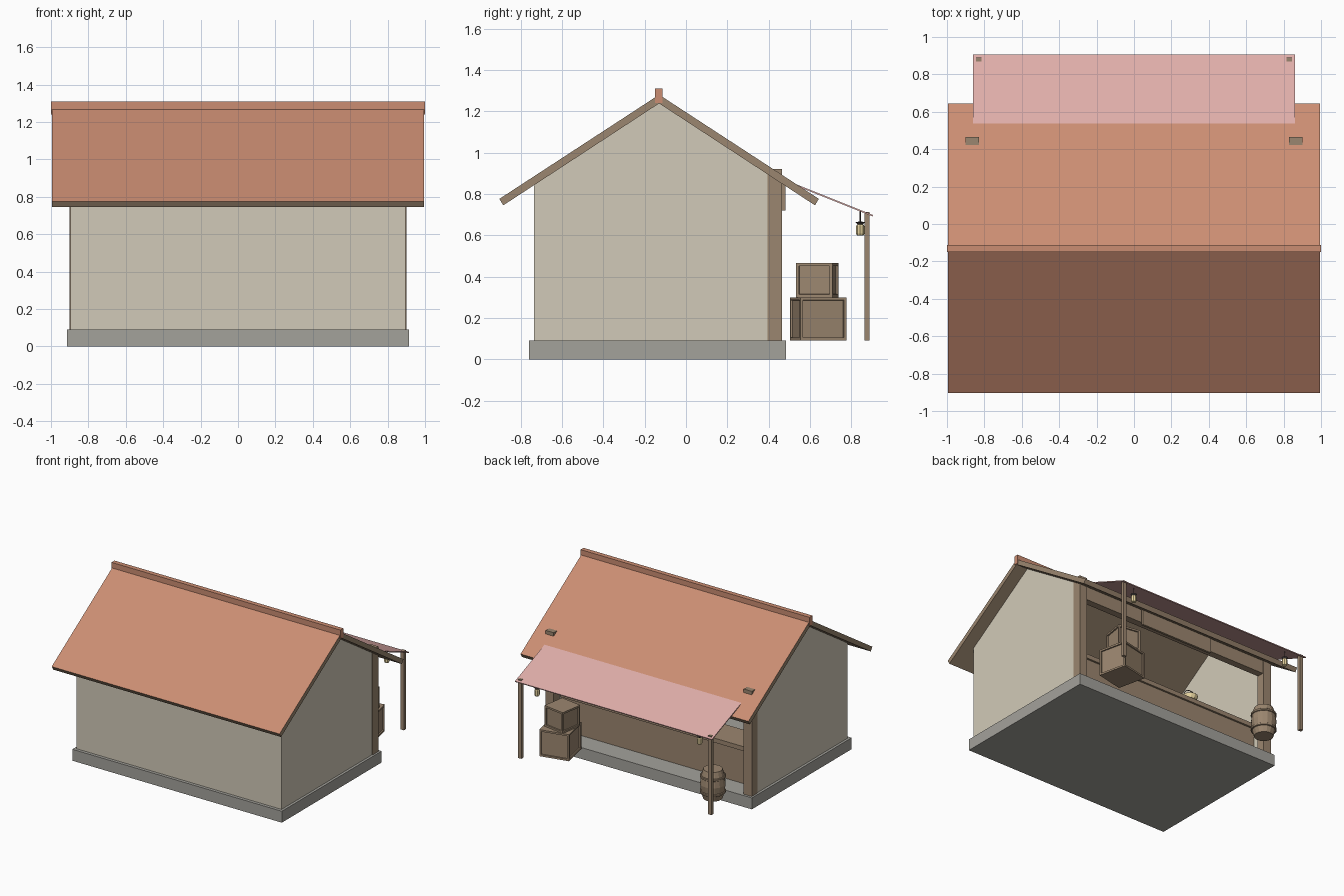
import bpy, bmesh, math
from mathutils import Matrix, Vector

if "Cube" in bpy.data.objects:
    bpy.data.objects.remove(bpy.data.objects["Cube"])


def mat(name, r, g, b):
    m = bpy.data.materials.new(name)
    m.diffuse_color = (r, g, b, 1)
    m.use_nodes = True
    m.node_tree.nodes["Principled BSDF"].inputs["Base Color"].default_value = m.diffuse_color
    return m


TILE = mat("terracotta", 0.60, 0.27, 0.17)
WOOD = mat("wood", 0.33, 0.24, 0.16)
PLASTER = mat("plaster", 0.64, 0.59, 0.48)
STONE = mat("stone", 0.37, 0.36, 0.33)
CLOTH = mat("cloth", 0.74, 0.42, 0.40)
GLOW = mat("lantern_glass", 0.80, 0.66, 0.35)
IRON = mat("iron", 0.06, 0.05, 0.05)


def finish(name, bm, *mats):
    bmesh.ops.recalc_face_normals(bm, faces=bm.faces)
    me = bpy.data.meshes.new(name)
    bm.to_mesh(me)
    bm.free()
    for m in mats:
        me.materials.append(m)
    ob = bpy.data.objects.new(name, me)
    bpy.context.collection.objects.link(ob)
    return ob


def box(name, x, y, z, m):
    """Box from (min, max) ranges."""
    bm = bmesh.new()
    bmesh.ops.create_cube(bm, size=1)
    for v in bm.verts:
        v.co = Vector([(r[0] + r[1]) / 2 + c * (r[1] - r[0]) for r, c in zip((x, y, z), v.co)])
    return finish(name, bm, m)


def prism(name, pts, x0, x1, *mats, top=False):
    """Extrude a (y, z) profile along x; top=True puts slot 1 on upward faces."""
    bm = bmesh.new()
    f = bm.faces.new([bm.verts.new((x0, y, z)) for y, z in pts])
    ext = bmesh.ops.extrude_face_region(bm, geom=[f])["geom"]
    bmesh.ops.translate(bm, verts=[v for v in ext if isinstance(v, bmesh.types.BMVert)], vec=(x1 - x0, 0, 0))
    bmesh.ops.recalc_face_normals(bm, faces=bm.faces)
    if top:
        for f in bm.faces:
            if f.normal.z > 0.6 and abs(f.normal.y) < 0.7:
                f.material_index = 1
    return finish(name, bm, *mats)


def lathe(name, prof, loc, n, m):
    """Revolve an (r, z) profile about z."""
    bm = bmesh.new()
    rings = [[bm.verts.new((loc[0] + r * math.cos(2 * math.pi * i / n),
                            loc[1] + r * math.sin(2 * math.pi * i / n), loc[2] + z))
              for i in range(n)] for r, z in prof]
    for a, b in zip(rings, rings[1:]):
        for i in range(n):
            j = (i + 1) % n
            bm.faces.new((a[i], a[j], b[j], b[i]))
    bm.faces.new(rings[0])
    bm.faces.new(rings[-1])
    return finish(name, bm, m)


def crate(name, s, h, loc, ang):
    """Crate with recessed side panels."""
    bm = bmesh.new()
    bmesh.ops.create_cube(bm, size=1, matrix=Matrix.Diagonal((s, s, h, 1)))
    sides = [f for f in bm.faces if abs(f.normal.z) < 0.5]
    bmesh.ops.inset_individual(bm, faces=sides, thickness=0.02)
    bmesh.ops.inset_individual(bm, faces=sides, thickness=0.001, depth=-0.01)
    bm.transform(Matrix.Translation(loc) @ Matrix.Rotation(ang, 4, 'Z'))
    return finish(name, bm, WOOD)


# Foundation and walls
box("foundation", (-0.915, 0.915), (-0.76, 0.485), (0, 0.09), STONE)
box("front_wall", (-0.895, 0.895), (-0.735, -0.70), (0.09, 0.865), PLASTER)
gable = [(-0.735, 0.09), (0.40, 0.09), (0.40, 0.90), (-0.13, 1.25), (-0.735, 0.855)]
for s, n in ((-1, "left"), (1, "right")):
    prism(n + "_gable_wall", gable, s * 0.895, s * 0.86, PLASTER)

# Roof slopes: timber deck with a tiled upper face
for s, n in ((-1, "front"), (1, "rear")):
    roof = [(-0.13 + s * d, z) for d, z in ((0, 1.28), (0.773, 0.776), (0.754, 0.745), (0, 1.238))]
    prism(n + "_roof", roof, -0.995, 0.995, WOOD, TILE, top=True)
box("ridge_cap", (-1, 1), (-0.15, -0.113), (1.24, 1.31), TILE)

# Shop opening: posts, lintel, sign, counter
for s, n in ((-1, "left"), (1, "right")):
    box(n + "_corner_post", sorted((s * 0.83, s * 0.90)), (0.395, 0.465), (0.09, 0.92), WOOD)
box("lintel", (-0.83, 0.83), (0.40, 0.455), (0.75, 0.86), WOOD)
box("sign_board", (-0.32, 0.32), (0.465, 0.482), (0.72, 0.88), WOOD)
box("counter_body", (-0.86, 0.86), (0.12, 0.32), (0.09, 0.355), WOOD)
box("counter_top", (-0.86, 0.86), (0.10, 0.335), (0.355, 0.39), WOOD)

# Basket on the counter with a bent handle
lathe("basket", [(0.03, 0), (0.05, 0.025), (0.058, 0.055), (0.05, 0.05), (0.02, 0.015)],
      (-0.30, 0.27, 0.39), 12, GLOW)
cu = bpy.data.curves.new("basket_handle", 'CURVE')
cu.dimensions = '3D'
cu.bevel_depth = 0.003
cu.bevel_resolution = 1
sp = cu.splines.new('POLY')
sp.points.add(8)
for i, p in enumerate(sp.points):
    a = math.pi * i / 8
    p.co = (-0.30 + 0.054 * math.cos(a), 0.27, 0.44 + 0.05 * math.sin(a), 1)
cu.materials.append(IRON)
bpy.context.collection.objects.link(bpy.data.objects.new("basket_handle", cu))

# Awning on two poles
prism("awning", [(0.47, 0.872), (0.905, 0.698), (0.903, 0.691), (0.468, 0.865)], -0.86, 0.86, CLOTH)
for s, n in ((-1, "left"), (1, "right")):
    box(n + "_awning_pole", sorted((s * 0.816, s * 0.844)), (0.863, 0.889), (0.09, 0.713), WOOD)
    # Hanging lanterns
    p = (s * 0.71, 0.843, 0.60)
    lathe(n + "_lantern", [(0.016, 0), (0.02, 0.008), (0.02, 0.044), (0.016, 0.052)], p, 8, GLOW)
    lathe(n + "_lantern_cap", [(0.012, 0.052), (0.023, 0.063), (0.003, 0.067), (0.003, 0.115)], p, 8, IRON)

# Stacked crates
crate("lower_crate", 0.23, 0.21, (0.65, 0.64, 0.195), 0.22)
crate("upper_crate", 0.18, 0.165, (0.635, 0.635, 0.3825), -0.16)

# Barrel with hoops
bx = (-0.683, 0.64, 0.09)
barrel = lathe("barrel", [(0.07, 0), (0.085, 0.05), (0.093, 0.115), (0.085, 0.18), (0.07, 0.23)], bx, 16, WOOD)
for i, (z, r) in enumerate(((0.055, 0.09), (0.175, 0.09))):
    lathe("barrel_hoop_%d" % (i + 1), [(r, z - 0.009), (r + 0.004, z - 0.006), (r + 0.004, z + 0.006), (r, z + 0.009)],
          bx, 16, WOOD)
